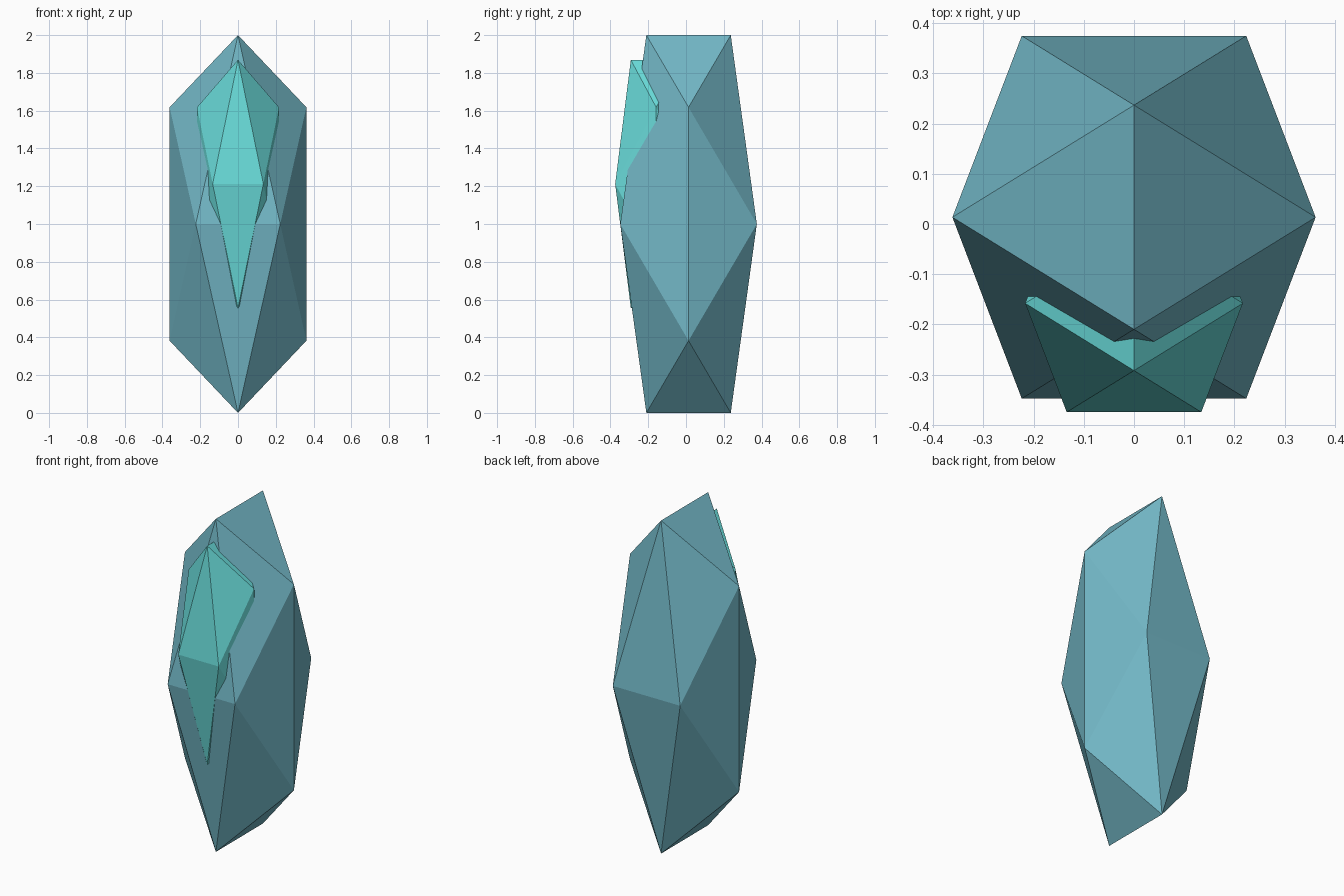
import bpy
import bmesh
from mathutils import Vector

cube = bpy.data.objects.get("Cube")
if cube:
    bpy.data.objects.remove(cube, do_unlink=True)

GOLDEN = (5 ** 0.5 - 1) / 2


def make_material(name, colour):
    mat = bpy.data.materials.new(name)
    mat.use_nodes = True
    mat.diffuse_color = (*colour, 1)
    mat.node_tree.nodes["Principled BSDF"].inputs["Base Color"].default_value = (*colour, 1)
    return mat


def add_crystal(name, centre, half_size, mat):
    """Flat-shaded stretched icosahedron with edges along top and bottom."""
    bm = bmesh.new()
    for a in (-1, 1):
        for b in (-GOLDEN, GOLDEN):
            for corner in ((0, b, a), (b, a, 0), (a, 0, b)):
                bm.verts.new(Vector(corner) * Vector((1, 1, 1)).length / 3 ** 0.5)
    bmesh.ops.convex_hull(bm, input=bm.verts[:])
    for vert in bm.verts:
        vert.co = Vector(c + s * v for c, s, v in zip(centre, half_size, vert.co))
    bmesh.ops.recalc_face_normals(bm, faces=bm.faces[:])
    mesh = bpy.data.meshes.new(name)
    bm.to_mesh(mesh)
    bm.free()
    mesh.materials.append(mat)
    obj = bpy.data.objects.new(name, mesh)
    bpy.context.collection.objects.link(obj)
    return obj


# Main shard
add_crystal("large_crystal", (0, 0.0135, 1), (0.362, 0.3615, 1),
            make_material("dusty blue", (0.171, 0.479, 0.571)))

# Smaller shard sunk into the front
add_crystal("small_crystal", (0, -0.158, 1.212), (0.217, 0.217, 0.657),
            make_material("bright turquoise", (0.141, 0.708, 0.694)))
